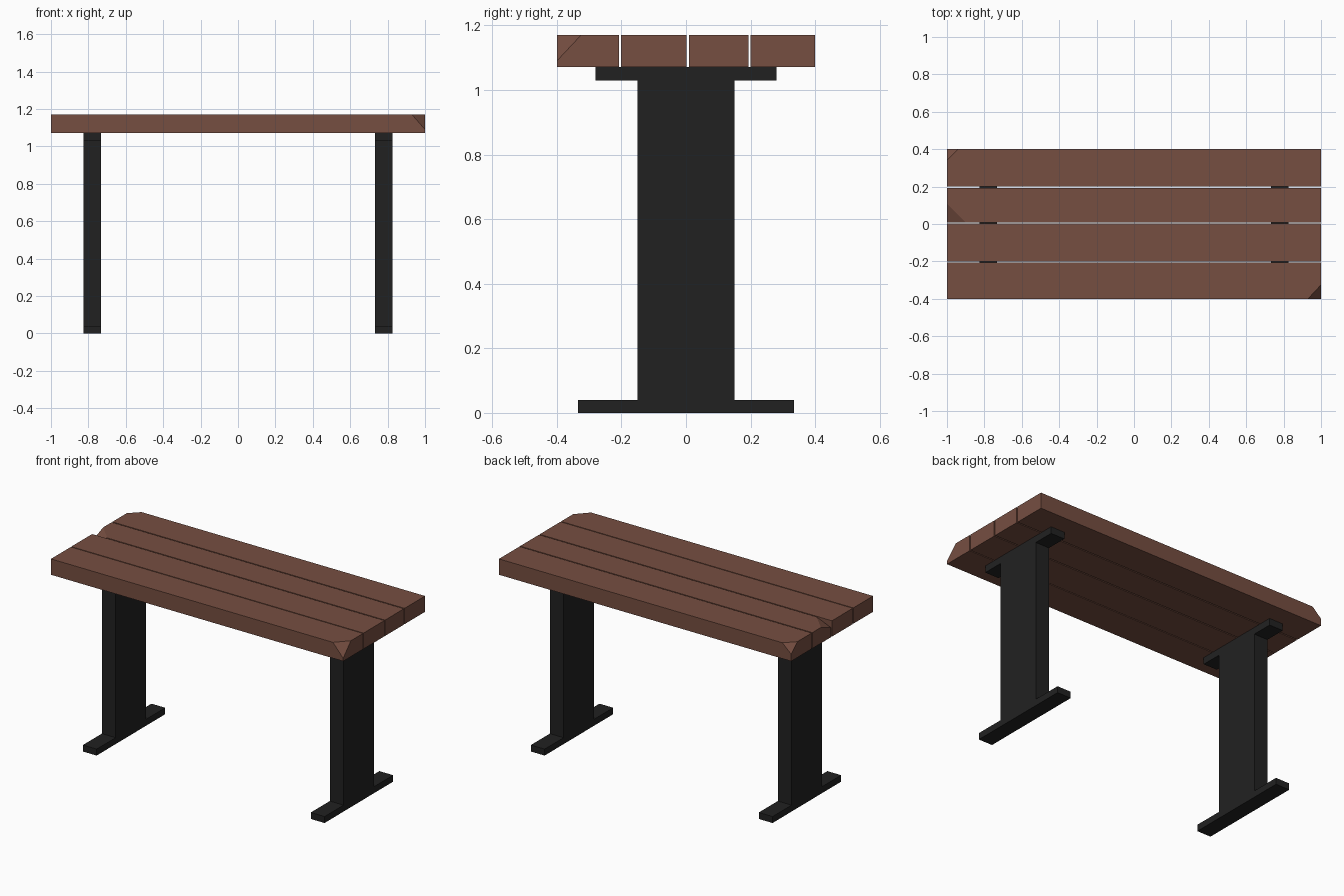
import bpy, bmesh
from mathutils import Vector

if "Cube" in bpy.data.objects:
    bpy.data.objects.remove(bpy.data.objects["Cube"])


def material(name, rgb):
    m = bpy.data.materials.new(name)
    m.diffuse_color = (*rgb, 1)
    m.use_nodes = True
    m.node_tree.nodes["Principled BSDF"].inputs["Base Color"].default_value = m.diffuse_color
    return m


WOOD = material("brown wood", (0.182, 0.077, 0.053))
IRON = material("black iron", (0.0155, 0.0155, 0.0155))


def chip(bm, corner, dx, dy, dz):
    """Slice off a corner; the signed offsets point into the block."""
    c = Vector(corner)
    a, b, d = c + Vector((dx, 0, 0)), c + Vector((0, dy, 0)), c + Vector((0, 0, dz))
    n = (b - a).cross(d - a).normalized()
    if n.dot(c - a) < 0:
        n = -n
    bmesh.ops.bisect_plane(bm, geom=bm.verts[:] + bm.edges[:] + bm.faces[:],
                           plane_co=a, plane_no=n, clear_outer=True)
    bmesh.ops.holes_fill(bm, edges=[e for e in bm.edges if e.is_boundary])


def box(name, lo, hi, mat, chips=()):
    lo, hi = Vector(lo), Vector(hi)
    bm = bmesh.new()
    bmesh.ops.create_cube(bm, size=1)
    for v in bm.verts:
        v.co = (lo + hi) / 2 + v.co * (hi - lo)
    for c in chips:
        chip(bm, *c)
    bmesh.ops.recalc_face_normals(bm, faces=bm.faces[:])
    me = bpy.data.meshes.new(name)
    bm.to_mesh(me)
    bm.free()
    me.materials.append(mat)
    ob = bpy.data.objects.new(name, me)
    bpy.context.collection.objects.link(ob)
    return ob


# Top planks, some with broken corners
BOTTOM, TOP = 1.072, 1.17
planks = [
    (-0.400, -0.207, [((1, -0.400, TOP), -0.07, 0.075, -0.08)]),
    (-0.201, 0.002, []),
    (0.009, 0.193, [((-1, 0.009, TOP), 0.10, 0.10, -0.04)]),
    (0.200, 0.400, [((-1, 0.400, TOP), 0.06, -0.06, -0.055)]),
]
for i, (y0, y1, chips) in enumerate(planks):
    box(f"plank_{i + 1}", (-1, y0, BOTTOM), (1, y1, TOP), WOOD, chips)

# Two legs: foot, column and top bracket
for side, x in (("left", -0.78), ("right", 0.78)):
    for part, half, z0, z1 in (("foot", 0.335, 0, 0.04),
                               ("column", 0.15, 0.04, 1.03),
                               ("bracket", 0.28, 1.03, 1.072)):
        box(f"{side}_{part}", (x - 0.047, -half, z0), (x + 0.047, half, z1), IRON)
